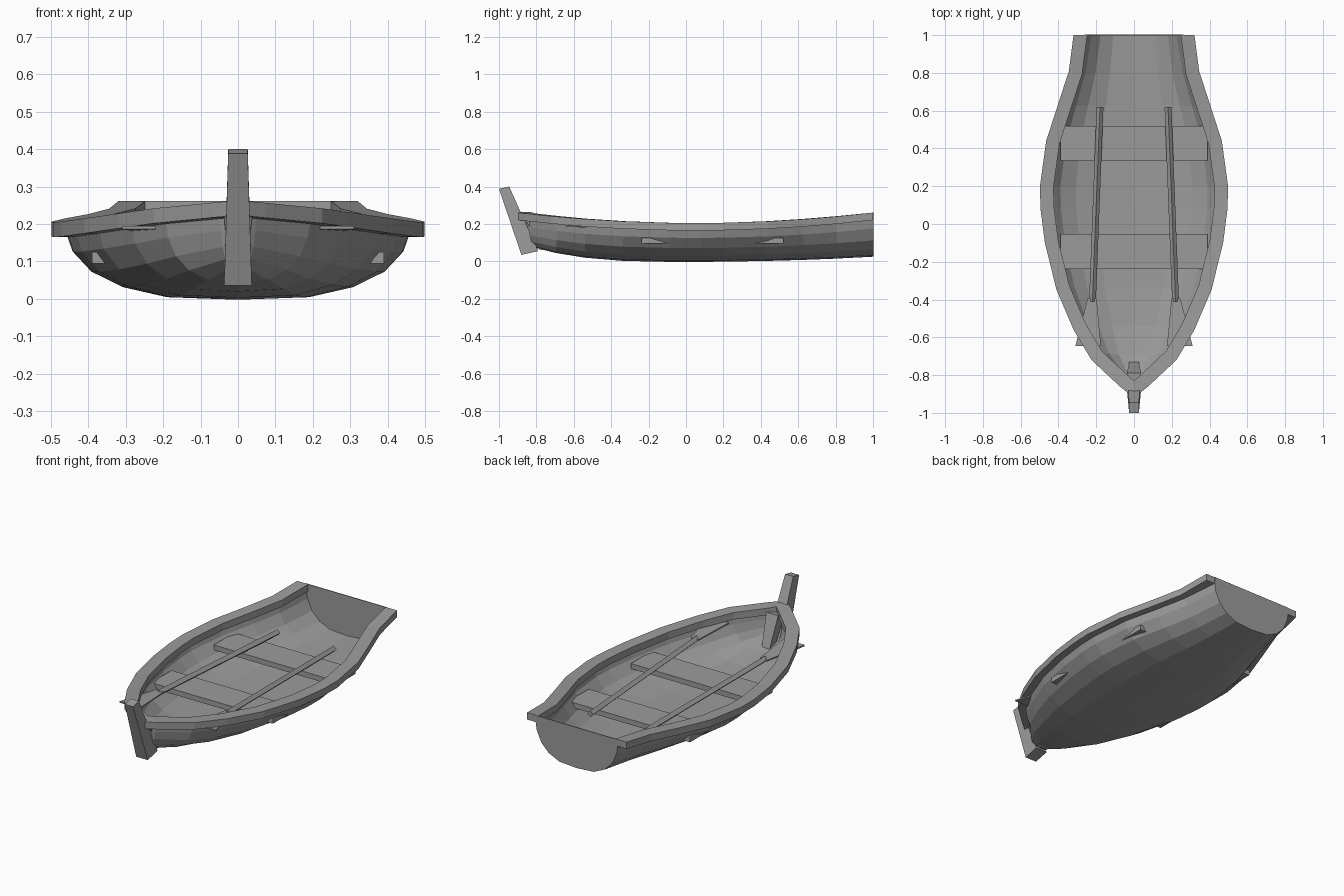
import bpy, bmesh
from mathutils import Vector

cube = bpy.data.objects.get("Cube")
if cube:
    bpy.data.objects.remove(cube, do_unlink=True)

grey = bpy.data.materials.new("weathered_grey")
grey.use_nodes = True
COLOUR = (0.33, 0.33, 0.33, 1)
grey.diffuse_color = COLOUR
grey.node_tree.nodes["Principled BSDF"].inputs["Base Color"].default_value = COLOUR


def make(name, verts, faces):
    bm = bmesh.new()
    vs = [bm.verts.new(v) for v in verts]
    for f in faces:
        bm.faces.new([vs[i] for i in f])
    bmesh.ops.remove_doubles(bm, verts=bm.verts, dist=0.0005)
    bmesh.ops.recalc_face_normals(bm, faces=bm.faces)
    mesh = bpy.data.meshes.new(name)
    bm.to_mesh(mesh)
    bm.free()
    mesh.materials.append(grey)
    obj = bpy.data.objects.new(name, mesh)
    bpy.context.collection.objects.link(obj)
    return obj


def loft(name, rings):
    """Closed solid through a list of equal-length rings."""
    n = len(rings[0])
    verts = [v for r in rings for v in r]
    faces = [(i * n + j, i * n + (j + 1) % n, (i + 1) * n + (j + 1) % n, (i + 1) * n + j)
             for i in range(len(rings) - 1) for j in range(n)]
    faces += [tuple(range(n)), tuple(range(len(verts) - n, len(verts)))]
    return make(name, verts, faces)


# Outer outline of the gunwale, stern to bow, then mirrored
half = [(.32, 1), (.345, .81), (.40, .64), (.465, .44), (.498, .2), (.495, .08), (.472, -.1),
        (.41, -.35), (.32, -.56), (.225, -.72), (.075, -.86), (0, -.92)]
outline = [Vector(p) for p in half] + [Vector((-x, y)) for x, y in reversed(half[:-1])]


def offset(dist):
    """Outline moved inward with mitred corners and square stern ends."""
    pts, n = [], len(outline)
    for i, p in enumerate(outline):
        if i in (0, n - 1):
            pts.append(Vector((p.x - dist * (1 if p.x > 0 else -1), p.y)))
            continue
        a = (p - outline[i - 1]).normalized()
        b = (outline[i + 1] - p).normalized()
        na, nb = Vector((a.y, -a.x)), Vector((b.y, -b.x))
        m = (na + nb).normalized()
        pts.append(p + m * dist / m.dot(na))
    return pts


def sheer(y):
    return .205 + .056 * ((y - .05) / .95) ** 2


def keel(y):
    return .027 * y * y if y > 0 else .09 * (-y / .86) ** 3


# Gunwale
loft("gunwale", [[(o.x, o.y, sheer(o.y) - .04), (o.x, o.y, sheer(o.y)),
                  (i.x, i.y, sheer(o.y)), (i.x, i.y, sheer(o.y) - .04)]
                 for o, i in zip(outline, offset(.072))])

# Hull shell with the transom closing the stern
section = [(0, 0), (.42, .04), (.68, .2), (.86, .44), (.97, .76), (1, 1)]
sheet = offset(.044)[:len(half)]
sheet[0].x = .262
profile = [(-f, g) for f, g in reversed(section[1:])] + section
verts, n = [], len(profile)
for p in sheet:
    top, low = sheer(p.y) - .038, keel(p.y)
    verts += [(p.x * f, p.y, low + (top - low) * g) for f, g in profile]
faces = []
for i in range(len(sheet) - 1):
    for j in range(n - 1):
        a = i * n + j
        if i == len(sheet) - 2:
            # The last station folds onto the stem line
            faces.append((a, a + 1, a + n + 1, a + n))
        else:
            faces.append((a, a + 1, a + n + 1, a + n))
verts += [(.262, 1, sheer(1)), (-.262, 1, sheer(1))]
faces.append(tuple(range(n)) + (len(verts) - 2, len(verts) - 1))
hull = make("hull", verts, faces)
shell = hull.modifiers.new("thickness", "SOLIDIFY")
shell.thickness = .005
shell.offset = 0

# Stem post at the bow and the inner post behind it


def post(name, low, high):
    rings = []
    for w, (y0, z0), (y1, z1) in (low, high):
        rings.append([(-w, y0, z0), (w, y0, z0), (w, y1, z1), (-w, y1, z1)])
    loft(name, rings)


post("stem_post", (.037, (-.88, .035), (-.79, .055)), (.026, (-1, .388), (-.945, .4)))
post("inner_post", (.025, (-.78, .06), (-.73, .06)), (.038, (-.86, .23), (-.79, .235)))

# Thwarts
for name, y0, y1 in (("front_seat", -.238, -.052), ("rear_seat", .335, .52)):
    loft(name, [[(x, y0, .095), (x, y1, .095), (x, y1, .125), (x, y0, .125)]
                for x in (-.39, .39)])

# Oars resting on the thwarts
for side, s in (("left", 1), ("right", -1)):
    r = .018
    loft(side + "_oar_shaft", [[(s * x - r, y, z), (s * x, y, z - r), (s * x + r, y, z), (s * x, y, z + r)]
                               for x, y, z in ((.18, .62, .146), (.22, -.41, .178))])
    loft(side + "_oar_blade", [[(s * a, y, z - .004), (s * b, y, z - .004),
                                (s * b, y, z + .004), (s * a, y, z + .004)]
                               for a, b, y, z in ((.198, .246, -.395, .18), (.175, .31, -.645, .19))])
